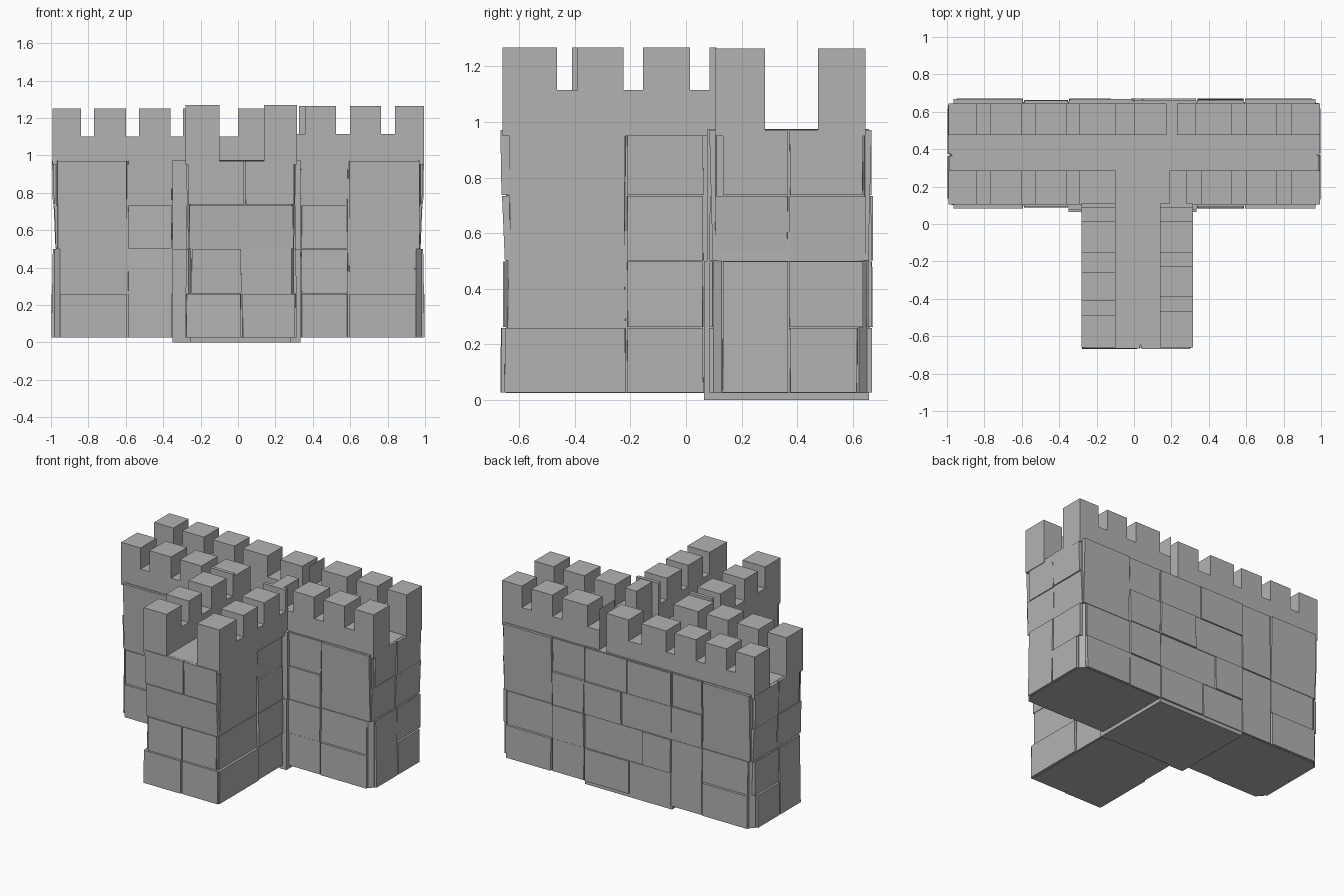
import bpy, bmesh, random
from mathutils import Vector

if "Cube" in bpy.data.objects:
    bpy.data.objects.remove(bpy.data.objects["Cube"])

random.seed(4)
stone_grey = bpy.data.materials.new("stone grey")
stone_grey.diffuse_color = (0.45, 0.45, 0.45, 1)
stone_grey.use_nodes = True
stone_grey.node_tree.nodes["Principled BSDF"].inputs["Base Color"].default_value = stone_grey.diffuse_color


def finish(bm, name):
    bmesh.ops.recalc_face_normals(bm, faces=bm.faces)
    me = bpy.data.meshes.new(name)
    bm.to_mesh(me)
    bm.free()
    me.materials.append(stone_grey)
    ob = bpy.data.objects.new(name, me)
    bpy.context.collection.objects.link(ob)
    return ob


def add_prism(bm, bottom, top):
    """Solid between two matching rings of points."""
    lo = [bm.verts.new(p) for p in bottom]
    hi = [bm.verts.new(p) for p in top]
    n = len(lo)
    bm.faces.new(lo[::-1])
    bm.faces.new(hi)
    for i in range(n):
        j = (i + 1) % n
        bm.faces.new((lo[i], lo[j], hi[j], hi[i]))


def block(name, x0, x1, y0, y1, z0, z1, c=0.0):
    """Box with optional chamfered upright corners."""
    if c:
        ring = [(x0 + c, y0), (x1 - c, y0), (x1, y0 + c), (x1, y1 - c),
                (x1 - c, y1), (x0 + c, y1), (x0, y1 - c), (x0, y0 + c)]
    else:
        ring = [(x0, y0), (x1, y0), (x1, y1), (x0, y1)]
    bm = bmesh.new()
    add_prism(bm, [(x, y, z0) for x, y in ring], [(x, y, z1) for x, y in ring])
    return finish(bm, name)


def facing(name, axis, sign, base, stones):
    """Facing stones (u0, u1, z0, z1, bottom depth, top depth) on a wall."""
    bm = bmesh.new()
    for u0, u1, z0, z1, d0, d1 in stones:
        rings = []
        for z, d in ((z0 + 0.002, d0), (z1 - 0.002, d1)):
            a, b = base - sign * 0.03, base + sign * d
            j = random.uniform(0.0, 0.005)
            pts = [(u0 + 0.002, a), (u1 - 0.002, a),
                   (u1 - 0.002 - j, b), (u0 + 0.002 + j, b)]
            rings.append([(u, v, z) if axis == 'y' else (v, u, z) for u, v in pts])
        add_prism(bm, *rings)
    return finish(bm, name)


def parapet(name, axis, span, cross, z_base, z_top, gaps):
    """Crenellated strip, extruded from a notched profile."""
    prof = [(span[0], 0.95), (span[0], z_top)]
    for a, b in gaps:
        prof += [(a, z_top), (a, z_base), (b, z_base), (b, z_top)]
    prof += [(span[1], z_top), (span[1], 0.95)]
    rings = [[(u, v, z) if axis == 'x' else (v, u, z) for u, z in prof] for v in cross]
    bm = bmesh.new()
    add_prism(bm, *rings)
    return finish(bm, name)


# solid cores of the long wall, junction and projecting wall
block("long_wall_lower", -0.982, 0.982, 0.098, 0.652, 0.025, 0.5, 0.03)
block("long_wall_upper", -0.972, 0.975, 0.1, 0.65, 0.5, 0.973, 0.01)
block("junction_core", -0.35, 0.335, 0.075, 0.658, 0.0, 0.975)
block("projecting_wall", -0.262, 0.295, -0.648, 0.2, 0.025, 0.972, 0.008)

# courses of facing stones
A, B, C, D, E = 0.025, 0.26, 0.5, 0.735, 0.973
left_stones = [
    (-0.955, -0.59, A, B, 0.018, 0.018), (-0.95, -0.59, B, C, 0.006, 0.006),
    (-0.59, -0.35, A, C, 0.012, 0.008), (-0.97, -0.59, C, E, 0.004, 0.016),
    (-0.59, -0.35, C, D, 0.012, 0.01), (-0.59, -0.35, D, E, 0.004, 0.008)]
right_stones = [
    (0.59, 0.955, A, B, 0.018, 0.018), (0.59, 0.95, B, C, 0.006, 0.006),
    (0.335, 0.59, A, B, 0.012, 0.012), (0.335, 0.59, B, C, 0.018, 0.016),
    (0.59, 0.975, C, E, 0.004, 0.016), (0.335, 0.59, C, D, 0.016, 0.014),
    (0.335, 0.59, D, E, 0.004, 0.008)]
middle_stones = [
    (-0.35, -0.02, A, B, 0.012, 0.012), (-0.02, 0.335, A, B, 0.018, 0.018),
    (-0.35, -0.12, B, C, 0.02, 0.018), (-0.12, 0.335, B, C, 0.01, 0.01),
    (-0.35, 0.04, C, D, 0.01, 0.012), (0.04, 0.335, C, D, 0.02, 0.02),
    (-0.35, 0.0, D, E, 0.016, 0.016), (0.0, 0.335, D, E, 0.01, 0.01)]
facing("front_wall_stones", 'y', -1, 0.1, left_stones + right_stones)
facing("back_wall_stones", 'y', 1, 0.652, left_stones + middle_stones + right_stones)

for side, sign in (("left", -1), ("right", 1)):
    # ends of the long wall
    facing(side + "_end_stones", 'x', sign, sign * 0.976, [
        (0.13, 0.37, A, C, 0.022, 0.014), (0.37, 0.62, A, B, 0.022, 0.022),
        (0.37, 0.64, B, C, 0.012, 0.012), (0.1, 0.37, C, D, -0.002, 0.006),
        (0.13, 0.37, D, E, 0.008, 0.014), (0.37, 0.65, C, D, 0.0, 0.01),
        (0.37, 0.64, D, E, 0.014, 0.018)])
    # flanks of the projecting wall
    facing(side + "_flank_stones", 'x', sign, 0.295 if sign > 0 else -0.262, [
        (-0.655, -0.215, A, B, 0.018, 0.018), (-0.645, -0.215, B, C, 0.004, 0.004),
        (-0.215, 0.065, A, B, 0.01, 0.01), (-0.215, 0.065, B, C, 0.018, 0.014),
        (-0.64, -0.215, C, E, 0.004, 0.016), (-0.215, 0.065, C, D, 0.014, 0.012),
        (-0.215, 0.065, D, E, 0.006, 0.01)])
    # slim corner pillars where the walls meet
    px = (-0.35, -0.25) if sign < 0 else (0.28, 0.335)
    block(side + "_corner_pillar", px[0], px[1], 0.065, 0.15, 0.0, 0.5)

# end of the projecting wall
facing("projecting_end_stones", 'y', -1, -0.648, [
    (-0.28, 0.02, A, B, 0.02, 0.018), (0.02, 0.31, A, B, 0.016, 0.016),
    (-0.25, 0.02, B, C, 0.01, 0.01), (0.02, 0.29, B, C, 0.006, 0.006),
    (-0.265, 0.3, C, D, 0.004, 0.014), (-0.27, 0.035, D, E, 0.014, 0.018),
    (0.035, 0.305, D, E, 0.016, 0.02)])

# battlements of the long wall
left_gaps = [(-0.84, -0.77), (-0.6, -0.53), (-0.36, -0.295)]
right_gaps = [(0.525, 0.6), (0.765, 0.84)]
front, back = (0.105, 0.285), (0.475, 0.645)
parapet("front_left_battlement", 'x', (-0.992, -0.1), front, 1.1, 1.25, left_gaps)
parapet("front_right_battlement", 'x', (0.19, 0.994), front, 1.113, 1.265,
        [(0.28, 0.36)] + right_gaps)
parapet("back_left_battlement", 'x', (-0.992, 0.175), back, 1.1, 1.25,
        left_gaps + [(-0.1, 0.0)])
parapet("back_right_battlement", 'x', (0.23, 0.994), back, 1.113, 1.265,
        [(0.2301, 0.325)] + right_gaps)

# battlements of the projecting wall
parapet("left_flank_battlement", 'y', (-0.66, 0.11), (-0.28, -0.1), 1.115, 1.268,
        [(-0.49, -0.41), (-0.26, -0.155), (0.015, 0.085)])
parapet("right_flank_battlement", 'y', (-0.66, 0.11), (0.14, 0.315), 1.115, 1.268,
        [(-0.465, -0.39), (-0.225, -0.155), (0.015, 0.085)])
